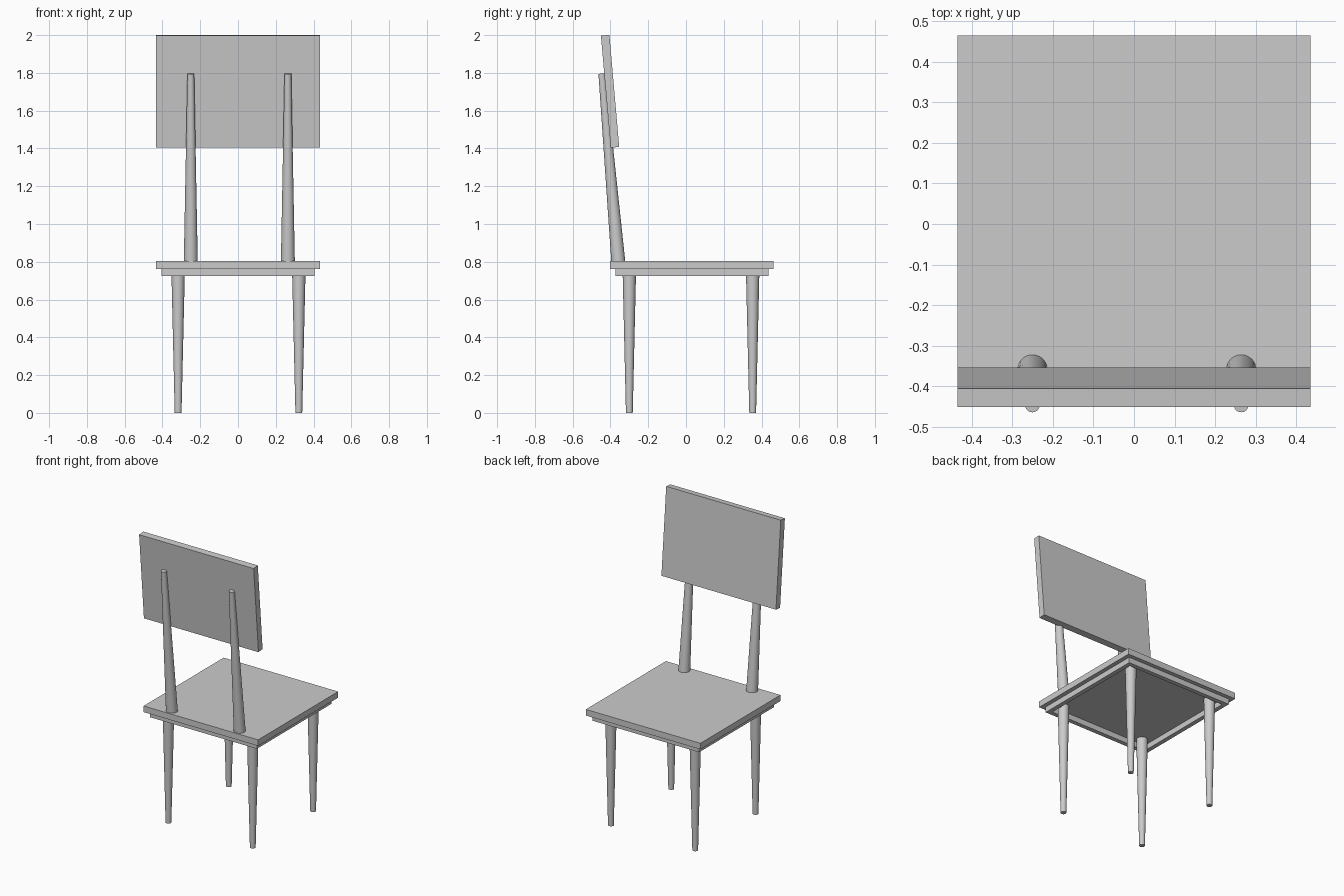
import bpy
import bmesh
from math import radians
from mathutils import Matrix, Vector

cube = bpy.data.objects.get("Cube")
if cube:
    bpy.data.objects.remove(cube, do_unlink=True)

grey = bpy.data.materials.new("plain_grey")
grey.use_nodes = True
COLOUR = (0.6, 0.6, 0.6, 1)
grey.diffuse_color = COLOUR
grey.node_tree.nodes["Principled BSDF"].inputs["Base Color"].default_value = COLOUR

LEAN = Matrix.Rotation(radians(5), 4, 'X')


def finish(name, bm, smooth=False):
    """Turn a bmesh into a named grey object."""
    mesh = bpy.data.meshes.new(name)
    bm.to_mesh(mesh)
    bm.free()
    mesh.materials.append(grey)
    obj = bpy.data.objects.new(name, mesh)
    bpy.context.collection.objects.link(obj)
    if smooth:
        bpy.ops.object.select_all(action='DESELECT')
        obj.select_set(True)
        bpy.context.view_layer.objects.active = obj
        bpy.ops.object.shade_smooth_by_angle(angle=radians(40))
    return obj


def board(name, size, centre, turn=Matrix()):
    bm = bmesh.new()
    place = Matrix.Translation(centre) @ turn @ Matrix.Diagonal((*size, 1))
    bmesh.ops.create_cube(bm, size=1, matrix=place)
    return finish(name, bm)


def tapered_rod(name, base, r_base, r_top, length, turn=Matrix()):
    bm = bmesh.new()
    place = Matrix.Translation(base) @ turn @ Matrix.Translation((0, 0, length / 2))
    bmesh.ops.create_cone(bm, cap_ends=True, segments=32, radius1=r_base,
                          radius2=r_top, depth=length, matrix=place)
    return finish(name, bm, smooth=True)


# Seat board
SEAT_Y = 0.031
board("seat", (0.868, 0.866, 0.042), (0, SEAT_Y, 0.784))

# Open apron frame below the seat: a ring with its inside left hollow
bm = bmesh.new()
rings = []
for half in (0.405, 0.375):
    for z in (0.725, 0.764):
        rings.append([bm.verts.new(Vector((sx * half, SEAT_Y + sy * half, z)))
                      for sx, sy in ((-1, -1), (1, -1), (1, 1), (-1, 1))])
outer_low, outer_high, inner_low, inner_high = rings
for a, b in ((outer_low, outer_high), (outer_high, inner_high),
             (inner_high, inner_low), (inner_low, outer_low)):
    for i in range(4):
        j = (i + 1) % 4
        bm.faces.new((a[i], a[j], b[j], b[i]))
bmesh.ops.recalc_face_normals(bm, faces=bm.faces)
finish("apron_frame", bm)

# Four legs, narrower at the floor
for side, x in (("right", -0.317), ("left", 0.322)):
    for end, y in (("back", -0.30), ("front", 0.353)):
        tapered_rod(f"{end}_{side}_leg", (x, y, 0), 0.018, 0.036, 0.765)

# Two leaning back posts, narrower at the top
for side, x in (("right", -0.25), ("left", 0.264)):
    tapered_rod(f"{side}_back_post", (x, -0.358, 0.795), 0.037, 0.018, 1.005, LEAN)

# Leaning backrest panel
board("backrest", (0.868, 0.045, 0.595), (0, -0.402, 1.7025), LEAN)
